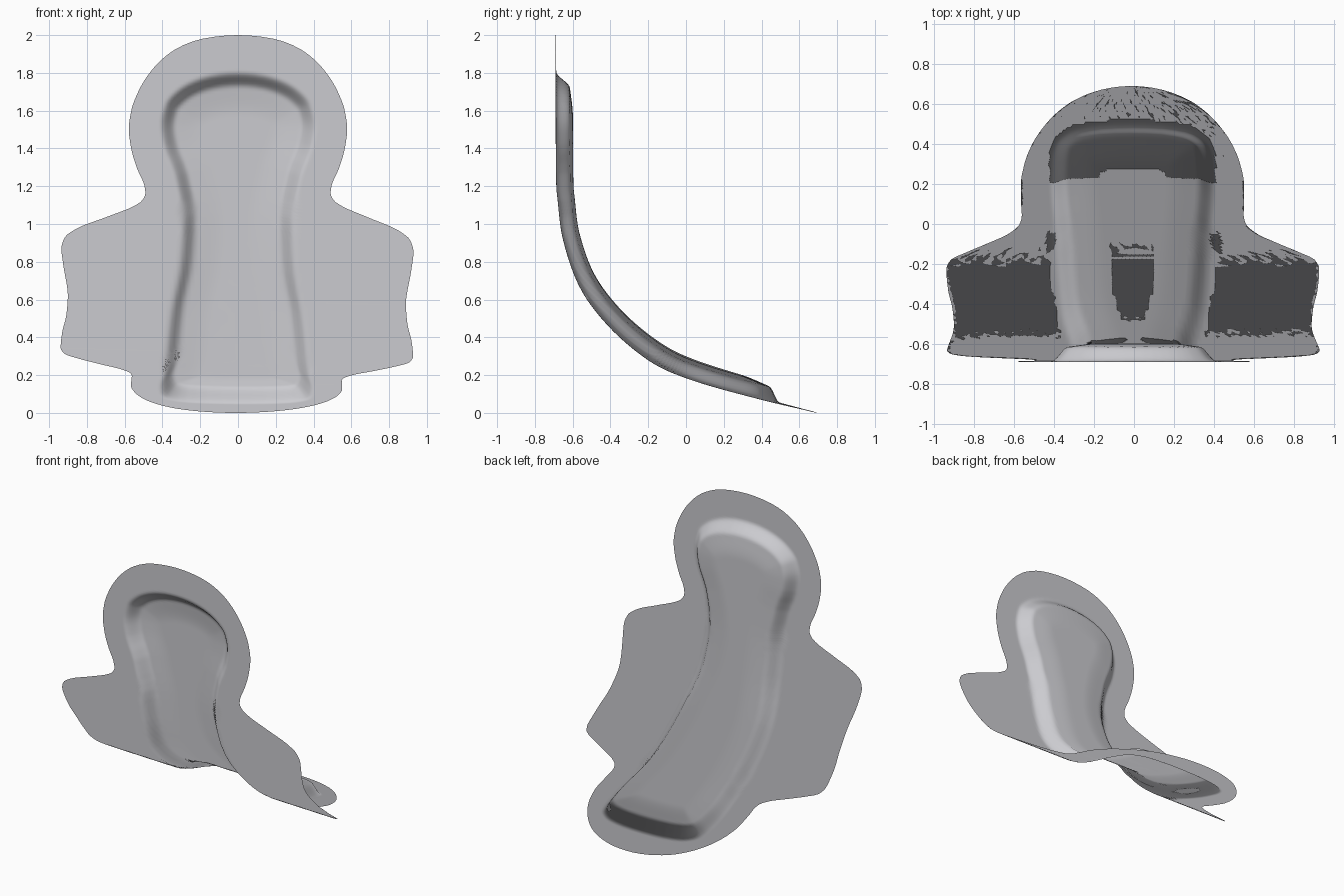
import bpy, bmesh, math
from mathutils import Vector

if "Cube" in bpy.data.objects:
    bpy.data.objects.remove(bpy.data.objects["Cube"])

# Side profile of the curved sheet (y, z), top to bottom
PROFILE = [(-.69, 2), (-.69, 1.6), (-.688, 1.25), (-.68, 1.13), (-.65, .92), (-.56, .68),
           (-.40, .47), (-.19, .295), (.02, .19), (.39, .077), (.69, 0)]
# Half width of the sheet: upper part by z, lower part by y
UPPER = [(2, 0), (1.97, .23), (1.9, .37), (1.8, .47), (1.7, .53), (1.6, .565), (1.5, .578),
         (1.4, .565), (1.3, .535), (1.2, .495), (1.16, .49), (1.12, .51), (1.09, .56), (1.03, .70),
         (.97, .85), (.92, .915), (.86, .932), (.78, .923), (.6, .895), (.5, .902), (.4, .925)]
LOWER = [(-.23, .933), (-.18, .91), (-.15, .85), (-.1, .73), (-.05, .62), (0, .566), (.04, .555),
         (.1, .558), (.2, .558), (.3, .54), (.4, .5), (.5, .43), (.6, .315), (.66, .19), (.69, 0)]
# Half width of the raised pad
PAD_UPPER = [(1.81, 0), (1.80, .12), (1.77, .23), (1.72, .32), (1.64, .39), (1.52, .415), (1.42, .40),
             (1.25, .34), (1.0, .30), (.8, .31), (.5, .36)]
PAD_LOWER = [(0, .395), (.2, .41), (.32, .405), (.40, .385), (.46, .31), (.49, .17), (.497, 0)]
HEIGHT, SOFT, GAP = .088, .085, .003


def catmull(pts, n):
    p = [Vector(q) for q in pts]
    p = [2 * p[0] - p[1]] + p + [2 * p[-1] - p[-2]]
    out = []
    for i in range(1, len(p) - 2):
        a, b, c, d = p[i - 1:i + 3]
        for k in range(n):
            t = k / n
            out.append(.5 * (2 * b + (c - a) * t + (2 * a - 5 * b + 4 * c - d) * t * t
                             + (3 * b - a - 3 * c + d) * t ** 3))
    return out + [p[-2]]


curve = catmull(PROFILE, 40)
arc = [0]
for a, b in zip(curve, curve[1:]):
    arc.append(arc[-1] + (b - a).length)
LENGTH = arc[-1]


def nearest_arc(value, axis):
    i = min(range(len(curve)), key=lambda k: (abs(curve[k][axis] - value), k))
    return arc[i]


def profile(s):
    i = next((k for k in range(1, len(arc)) if arc[k] >= s), len(arc) - 1)
    t = (s - arc[i - 1]) / (arc[i] - arc[i - 1])
    d = (curve[i] - curve[i - 1]).normalized()
    return curve[i - 1].lerp(curve[i], t), Vector((-d.y, d.x))    # normal points to the hollow side


def keys(upper, lower):
    return [(nearest_arc(z, 1), w * w) for z, w in upper] + [(nearest_arc(y, 0), w * w) for y, w in lower]


def monotone(table):
    """Overshoot-free cubic through the squared half widths."""
    n = len(table)
    m = [(table[i + 1][1] - table[i][1]) / (table[i + 1][0] - table[i][0]) for i in range(n - 1)]
    g = [m[0]] + [0 if a * b <= 0 else 2 * a * b / (a + b) for a, b in zip(m, m[1:])] + [m[-1]]

    def f(s):
        i = max(0, min(n - 2, sum(1 for k in table if k[0] <= s) - 1))
        h = table[i + 1][0] - table[i][0]
        t = min(1, max(0, (s - table[i][0]) / h))
        v = (table[i][1] * (1 + 2 * t) * (1 - t) ** 2 + g[i] * h * t * (1 - t) ** 2
             + table[i + 1][1] * t * t * (3 - 2 * t) + g[i + 1] * h * t * t * (t - 1))
        return math.sqrt(max(0, v))
    return f


pad_table = keys(PAD_UPPER, PAD_LOWER)
sheet_w, pad_w = monotone(keys(UPPER, LOWER)), monotone(pad_table)
p0, p1 = pad_table[0][0], pad_table[-1][0]
pad_edge = []
for i in range(61):
    s = p0 + (p1 - p0) * (1 - math.cos(math.pi * i / 60)) / 2
    pad_edge.append(Vector((pad_w(s), s)))


def smooth(t):
    t = min(1, max(0, t))
    return t * t * (3 - 2 * t)


def pad_height(x, s):
    """Soft raised step just inside the pad outline, then a gentle crown."""
    x = abs(x)
    if not (p0 < s < p1) or x >= pad_w(s):
        return 0
    q, best = Vector((x, s)), 9
    for a, b in zip(pad_edge, pad_edge[1:]):
        e = b - a
        t = min(1, max(0, (q - a).dot(e) / max(e.length_squared, 1e-9)))
        best = min(best, (a + e * t - q).length)
    return HEIGHT * (.75 * smooth(best / SOFT) + .25 * smooth(best / .24))


def row_position(u):
    return LENGTH * (.75 * u + .25 * (1 - math.cos(math.pi * u)) / 2)


# Sheet with wings and raised pad, laid flat first
ROWS, COLS = 170, 90
bm = bmesh.new()
grid, bent = [], []
for r in range(ROWS + 1):
    s = row_position(r / ROWS)
    if r < 6 or r > ROWS - 6:               # finer rows at the round ends
        e = row_position(6 / ROWS) * (min(r, ROWS - r) / 6) ** 2
        s = e if r < 6 else LENGTH - e
    w = max(sheet_w(s), .001)
    p, n = profile(s)
    low = min(1, max(0, (s - .9) / .5))
    fade = min(1, 1 - p.x / .69)
    row = []
    for c in range(COLS + 1):
        x = w * (2 * c / COLS - 1)
        h = pad_height(x, s)
        row.append(bm.verts.new((x, h, -s)))
        z = p.y + n.y * h - .025 * x * low * fade
        bent.append((Vector((x - .012 * low * (1 - fade * .5), p.x + n.x * h, max(0, z))),
                     Vector((0, n.x, n.y))))
    grid.append(row)
for a, b in zip(grid, grid[1:]):
    for c in range(COLS):
        bm.faces.new((a[c], b[c], b[c + 1], a[c + 1]))
bm.normal_update()
flat = [v.normal.copy() for v in bm.verts]
if sum(n.y for n in flat) > 0:              # outside faces the front
    bmesh.ops.reverse_faces(bm, faces=bm.faces)
    flat = [-n for n in flat]

# Bend the sheet and add its inner layer
outer = list(bm.verts)
for v, (co, n) in zip(outer, bent):
    v.co = co
inner = [bm.verts.new(co + n * GAP) for co, n in bent]
bm.verts.index_update()
faces = list(bm.faces)
border = [e for e in bm.edges if e.is_boundary]
for f in faces:
    bm.faces.new([inner[v.index] for v in reversed(f.verts)])
for e in border:                            # thin rim
    loop = e.link_loops[0]
    a, b = loop.vert, loop.link_loop_next.vert
    bm.faces.new((b, a, inner[a.index], inner[b.index]))
for f in bm.faces:
    f.smooth = True
mesh = bpy.data.meshes.new("winged_pad")
bm.to_mesh(mesh)
bm.free()
# Smooth normals of the flat sheet are kept through the bend
mesh.normals_split_custom_set_from_vertices(flat + [-n for n in flat])
pad = bpy.data.objects.new("winged_pad", mesh)
bpy.context.collection.objects.link(pad)

mat = bpy.data.materials.new("pale grey")
mat.diffuse_color = (.6, .6, .63, 1)
mat.use_nodes = True
mat.node_tree.nodes["Principled BSDF"].inputs["Base Color"].default_value = mat.diffuse_color
mesh.materials.append(mat)
